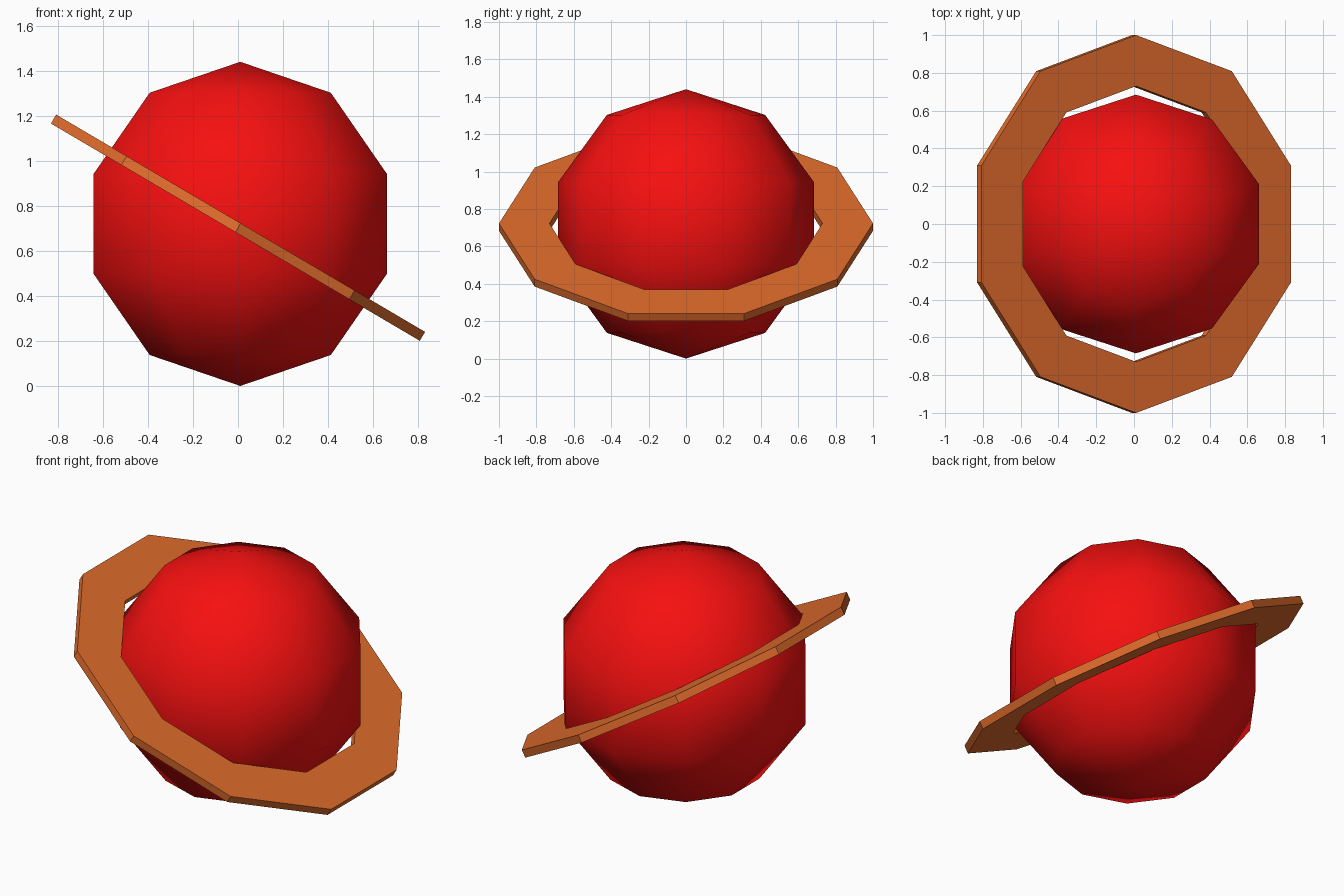
import bpy, bmesh
from math import sin, cos, pi, radians

if "Cube" in bpy.data.objects:
    bpy.data.objects.remove(bpy.data.objects["Cube"])

SIDES = 10


def circle_point(r, z, i):
    # corners lie on the y axis
    a = pi / 2 + 2 * pi * i / SIDES
    return (r * cos(a), r * sin(a), z)


def make_object(name, bm, color, smooth=False):
    bmesh.ops.recalc_face_normals(bm, faces=bm.faces)
    for f in bm.faces:
        f.smooth = smooth
    mesh = bpy.data.meshes.new(name)
    bm.to_mesh(mesh)
    bm.free()
    mat = bpy.data.materials.new(name + "_color")
    mat.diffuse_color = color
    mat.use_nodes = True
    mat.node_tree.nodes["Principled BSDF"].inputs["Base Color"].default_value = mat.diffuse_color
    mesh.materials.append(mat)
    obj = bpy.data.objects.new(name, mesh)
    bpy.context.collection.objects.link(obj)
    return obj


# Planet: low-poly ball, 10 segments by 5 rings, smooth shaded
R = 0.72
bm = bmesh.new()
top = bm.verts.new((0, 0, R))
bottom = bm.verts.new((0, 0, -R))
rows = []
for lat in (54, 18, -18, -54):
    r, z = R * cos(radians(lat)), R * sin(radians(lat))
    rows.append([bm.verts.new(circle_point(r, z, i)) for i in range(SIDES)])
for i in range(SIDES):
    j = (i + 1) % SIDES
    bm.faces.new((top, rows[0][i], rows[0][j]))
    bm.faces.new((bottom, rows[-1][j], rows[-1][i]))
    for a, b in zip(rows, rows[1:]):
        bm.faces.new((a[i], b[i], b[j], a[j]))
planet = make_object("planet", bm, (0.92, 0.005, 0.005, 1), smooth=True)
planet.location = (0.01, 0, 0.72)

# Ring: flat ten-sided band, rectangular section, tilted down towards +x
T = 0.046 / 2
section = ((1.0, T), (1.0, -T), (0.73, -T), (0.73, T))
bm = bmesh.new()
loops = [[bm.verts.new(circle_point(r, z, i)) for r, z in section]
         for i in range(SIDES)]
for a, b in zip(loops, loops[1:] + loops[:1]):
    for k in range(4):
        m = (k + 1) % 4
        bm.faces.new((a[k], a[m], b[m], b[k]))
ring = make_object("ring", bm, (0.75, 0.15, 0.025, 1))
ring.location = (0, 0, 0.703)
ring.rotation_euler = (0, radians(30.5), 0)
